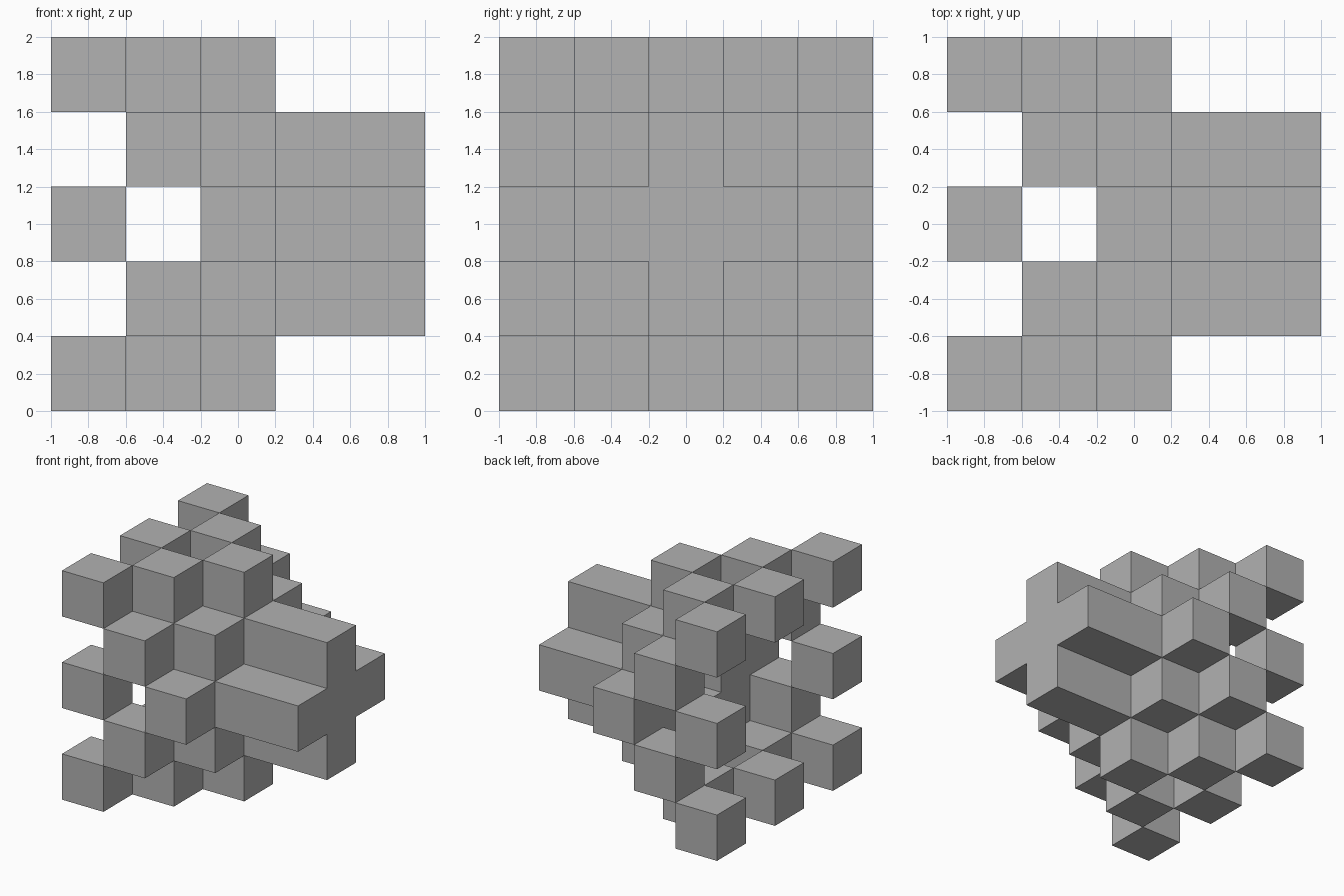
import bpy, bmesh
from math import radians
from mathutils import Vector

cube = bpy.data.objects.get("Cube")
if cube:
    bpy.data.objects.remove(cube, do_unlink=True)

CELL = 0.4
SPAN = range(-2, 3)

grey = bpy.data.materials.new("mid_grey")
grey.use_nodes = True
colour = (0.445, 0.445, 0.445, 1)
grey.diffuse_color = colour
grey.node_tree.nodes["Principled BSDF"].inputs["Base Color"].default_value = colour


def layer(x, *kinds):
    """Cells of one x layer, chosen by (larger, smaller) offset from the axis."""
    return {(x, y, z) for y in SPAN for z in SPAN
            if (max(abs(y), abs(z)), min(abs(y), abs(z))) in kinds}


# Stepped layers from the open side to the cross-shaped end
parts = {
    "rim_cubes": layer(-2, (2, 2), (2, 0)),
    "outer_step_cubes": layer(-1, (2, 1)),
    "middle_step_cubes": layer(0, (2, 0), (1, 1)),
    "cross_bar": layer(0, (1, 0)) | layer(1, (1, 0), (0, 0)) | layer(2, (1, 0), (0, 0)),
}
filled = set().union(*parts.values())
DIRECTIONS = [Vector(d) for d in
              ((1, 0, 0), (-1, 0, 0), (0, 1, 0), (0, -1, 0), (0, 0, 1), (0, 0, -1))]


def build(name, cells):
    """Join cubes into one mesh, leaving out the faces buried between cubes."""
    bm = bmesh.new()
    for cell in sorted(cells):
        centre = Vector(cell)
        for d in DIRECTIONS:
            if tuple(int(c) for c in centre + d) in filled:
                continue
            u = Vector((d.y, d.z, d.x))
            v = d.cross(u)
            corners = [centre + (d + a * u + b * v) / 2
                       for a, b in ((-1, -1), (1, -1), (1, 1), (-1, 1))]
            bm.faces.new([bm.verts.new(c * CELL + Vector((0, 0, 1))) for c in corners])
    # Merge flat neighbours on the long bars
    if name == "cross_bar":
        bmesh.ops.remove_doubles(bm, verts=bm.verts[:], dist=0.001)
        bmesh.ops.dissolve_limit(bm, angle_limit=radians(1),
                                 verts=bm.verts[:], edges=bm.edges[:])
    mesh = bpy.data.meshes.new(name)
    bm.to_mesh(mesh)
    bm.free()
    mesh.materials.append(grey)
    bpy.context.collection.objects.link(bpy.data.objects.new(name, mesh))


for part_name, part_cells in parts.items():
    build(part_name, part_cells)
